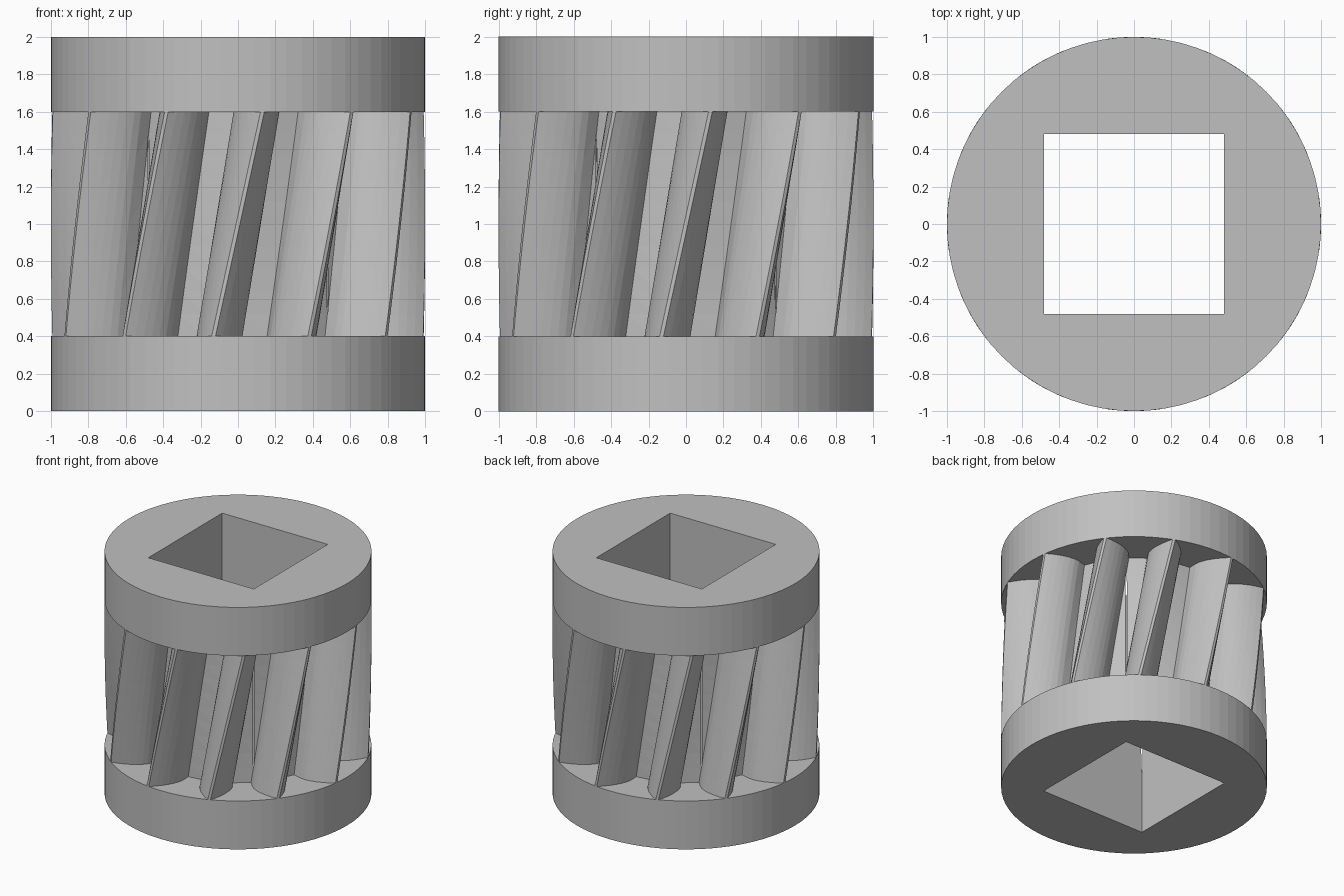
import bpy, bmesh, math

cube = bpy.data.objects.get("Cube")
if cube:
    bpy.data.objects.remove(cube, do_unlink=True)

TEETH, TIP_R, ROOT_R = 12, 1.0, 0.679
PITCH_R = 0.857
BASE_R = PITCH_R * math.cos(math.radians(28))
HOLE = 0.965                      # side of the square bore
LOW, HIGH = 0.4, 1.6              # height range of the toothed section
TWIST = math.radians(15)
SLICES, FLANK_STEPS = 10, 6

grey = bpy.data.materials.new("light_grey")
grey.use_nodes = True
colour = (0.53, 0.53, 0.53, 1)
grey.diffuse_color = colour
grey.node_tree.nodes["Principled BSDF"].inputs["Base Color"].default_value = colour


def make_object(name, bm):
    bmesh.ops.recalc_face_normals(bm, faces=bm.faces)
    mesh = bpy.data.meshes.new(name)
    bm.to_mesh(mesh)
    bm.free()
    mesh.materials.append(grey)
    obj = bpy.data.objects.new(name, mesh)
    bpy.context.collection.objects.link(obj)
    return obj


def involute(r):
    a = math.acos(min(1, BASE_R / r))
    return math.tan(a) - a


def gear_profile():
    """Outline of the gear as (radius, angle) pairs, counter-clockwise."""
    half_pitch = math.pi / TEETH / 2 - math.radians(0.7)   # less backlash
    flank = [(ROOT_R, half_pitch + involute(PITCH_R))]
    for i in range(FLANK_STEPS + 1):
        r = BASE_R + (TIP_R - BASE_R) * i / FLANK_STEPS
        flank.append((r, half_pitch + involute(PITCH_R) - involute(r)))
    tooth = [(r, -a) for r, a in flank] + flank[::-1]
    return [(r, a + k * math.tau / TEETH) for k in range(TEETH) for r, a in tooth]


def twisted_gear():
    bm = bmesh.new()
    outline = gear_profile()
    layers = []
    for s in range(SLICES + 1):
        t = s / SLICES
        turn = (t - 0.5) * TWIST
        layers.append([bm.verts.new((r * math.cos(a + turn), r * math.sin(a + turn),
                                     LOW + (HIGH - LOW) * t)) for r, a in outline])
    n = len(outline)
    for lower, upper in zip(layers, layers[1:]):
        for i in range(n):
            j = (i + 1) % n
            bm.faces.new((lower[i], lower[j], upper[j], upper[i]))
    bm.faces.new(layers[0][::-1])
    bm.faces.new(layers[-1])
    bmesh.ops.triangulate(bm, faces=bm.faces)
    return make_object("twisted_gear", bm)


def end_disc(name, z0, z1):
    bm = bmesh.new()
    bmesh.ops.create_cone(bm, cap_ends=True, segments=72, radius1=TIP_R,
                          radius2=TIP_R, depth=z1 - z0)
    bmesh.ops.translate(bm, vec=(0, 0, (z0 + z1) / 2), verts=bm.verts)
    return make_object(name, bm)


# Toothed section and its two end discs
parts = [twisted_gear(), end_disc("lower_disc", 0, LOW), end_disc("upper_disc", HIGH, 2)]

# Square bore through everything
bm = bmesh.new()
bmesh.ops.create_cube(bm, size=1)
bmesh.ops.scale(bm, vec=(HOLE, HOLE, 3), verts=bm.verts)
bmesh.ops.translate(bm, vec=(0, 0, 1), verts=bm.verts)
cutter = make_object("bore_cutter", bm)
cutter.hide_render = True

for part in parts:
    mod = part.modifiers.new("bore", 'BOOLEAN')
    mod.operation = 'DIFFERENCE'
    mod.solver = 'EXACT'
    mod.object = cutter
    bpy.context.view_layer.objects.active = part
    bpy.ops.object.modifier_apply(modifier=mod.name)

bpy.data.objects.remove(cutter, do_unlink=True)
